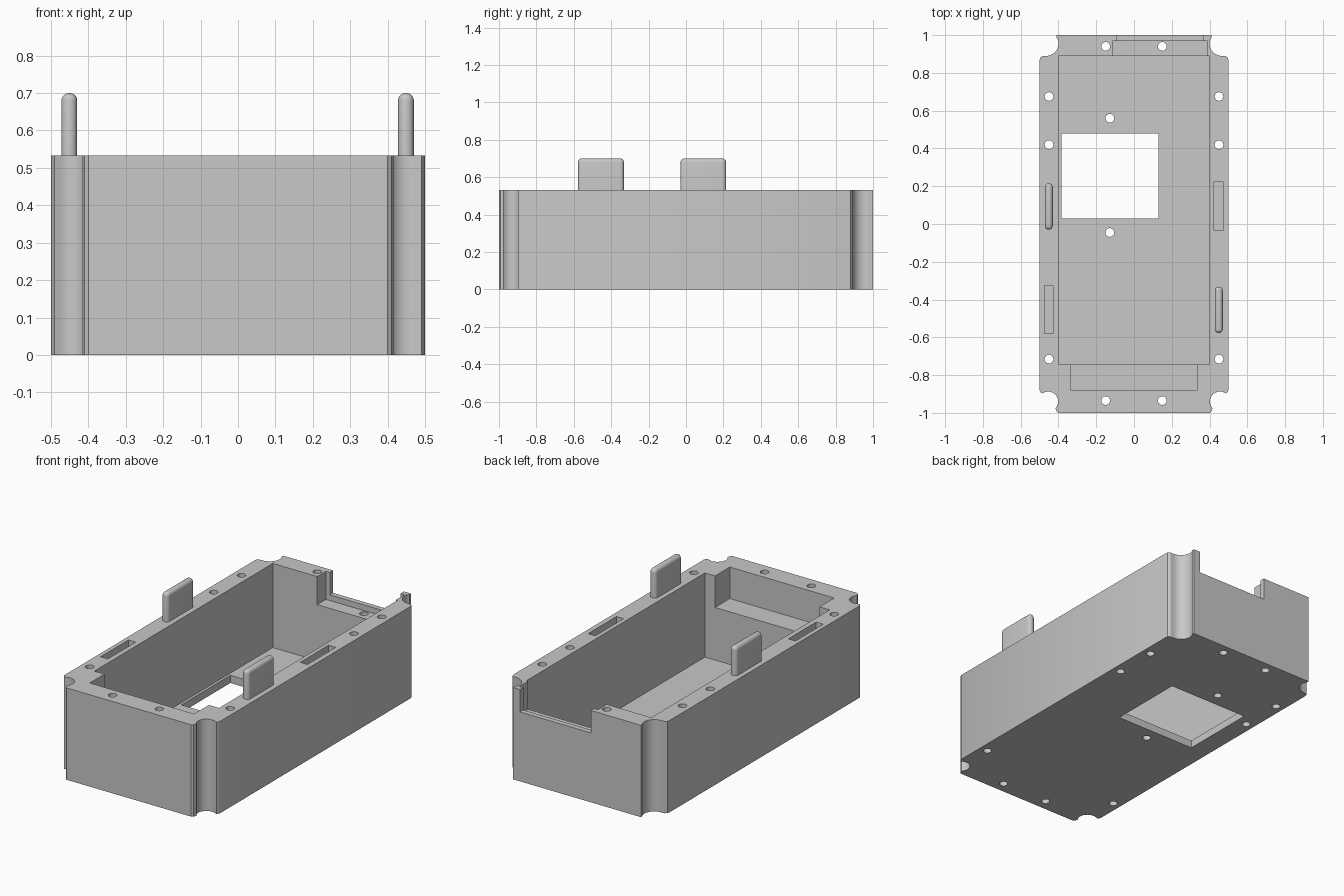
import bpy, bmesh, math
from mathutils import Matrix, Vector

cube = bpy.data.objects.get("Cube")
if cube:
    bpy.data.objects.remove(cube, do_unlink=True)

TOP, FLOOR = 0.533, 0.045

grey = bpy.data.materials.new("light grey")
grey.use_nodes = True
colour = (0.58, 0.58, 0.58, 1)
grey.diffuse_color = colour
grey.node_tree.nodes["Principled BSDF"].inputs["Base Color"].default_value = colour


def make_object(name, bm):
    bmesh.ops.recalc_face_normals(bm, faces=bm.faces)
    mesh = bpy.data.meshes.new(name)
    bm.to_mesh(mesh)
    bm.free()
    mesh.materials.append(grey)
    obj = bpy.data.objects.new(name, mesh)
    bpy.context.collection.objects.link(obj)
    return obj


def box(name, x, y, z, bevel=0):
    bm = bmesh.new()
    bmesh.ops.create_cube(bm, size=1)
    for v in bm.verts:
        v.co = Vector([(r[0] + r[1]) / 2 + c * (r[1] - r[0])
                       for r, c in zip((x, y, z), v.co)])
    if bevel:
        edges = [e for e in bm.edges if max(v.co.z for v in e.verts) > z[0] + 0.001]
        bmesh.ops.bevel(bm, geom=edges, offset=bevel, segments=5,
                        profile=0.5, affect='EDGES')
    return make_object(name, bm)


def drill(x, y):
    bm = bmesh.new()
    bmesh.ops.create_cone(bm, cap_ends=True, segments=24, radius1=0.023, radius2=0.023,
                          depth=2, matrix=Matrix.Translation((x, y, 0)))
    return make_object("hole_cutter", bm)


def activate(obj):
    bpy.ops.object.select_all(action='DESELECT')
    obj.select_set(True)
    bpy.context.view_layer.objects.active = obj


def cut(target, cutter):
    cutter.hide_render = True
    mod = target.modifiers.new("cut", 'BOOLEAN')
    mod.operation = 'DIFFERENCE'
    mod.solver = 'EXACT'
    mod.object = cutter
    activate(target)
    bpy.ops.object.modifier_apply(modifier=mod.name)
    bpy.data.objects.remove(cutter, do_unlink=True)


def arc(cx, cy, r, start, end, steps):
    return [(cx + r * math.cos(math.radians(start + (end - start) * i / steps)),
             cy + r * math.sin(math.radians(start + (end - start) * i / steps)))
            for i in range(steps + 1)]


# Body outline: scooped corners with small rounded lips
front_corner = ([(0.4, -1), (0.41, -0.993)]
                + arc(0.455, -0.94, 0.053, 222, 62, 14)
                + [(0.49, -0.897), (0.5, -0.88)])
back_corner = ([(0.5, 0.865), (0.497, 0.88), (0.485, 0.889)]
               + arc(0.465, 0.955, 0.065, 270, 160, 12)
               + [(0.41, 0.985), (0.41, 1)])
right_half = front_corner + back_corner
outline = right_half + [(-x, y) for x, y in reversed(right_half)]

bm = bmesh.new()
base = bm.faces.new([bm.verts.new((x, y, 0)) for x, y in outline])
extruded = bmesh.ops.extrude_face_region(bm, geom=[base])
for v in extruded["geom"]:
    if isinstance(v, bmesh.types.BMVert):
        v.co.z = TOP
body = make_object("case_body", bm)

# Main cavity, front ledge, stepped cable notch in the back wall, floor window
cut(body, box("cavity", (-0.4, 0.4), (-0.745, 0.89), (FLOOR, 1)))
cut(body, box("front_ledge", (-0.335, 0.335), (-0.88, -0.7), (0.35, 1)))
cut(body, box("notch_inner", (-0.115, 0.39), (0.85, 0.97), (0.37, 1)))
cut(body, box("notch_outer", (-0.09, 0.365), (0.95, 1.1), (0.403, 1)))
cut(body, box("window", (-0.385, 0.13), (0.03, 0.48), (-0.5, 0.2)))

# Sockets that take the tabs of a matching case
cut(body, box("left_socket", (0.424, 0.47), (-0.035, 0.225), (0.35, 1)))
cut(body, box("right_socket", (-0.475, -0.429), (-0.58, -0.325), (0.35, 1)))

# Screw holes in the walls, mirrored, and two in the floor
for x, y in [(0.45, 0.675), (0.45, 0.42), (0.45, -0.715), (0.15, 0.94), (0.15, -0.935)]:
    for side in (1, -1):
        cut(body, drill(side * x, y))
for y in (0.56, -0.045):
    cut(body, drill(-0.128, y))

# Rounded tabs standing on the rim
tabs = [box("left_tab", (0.428, 0.47), (-0.577, -0.332), (0.5, 0.7), 0.02),
        box("right_tab", (-0.472, -0.43), (-0.03, 0.215), (0.5, 0.7), 0.02)]

for obj in [body] + tabs:
    activate(obj)
    bpy.ops.object.shade_smooth_by_angle(angle=math.radians(32))
